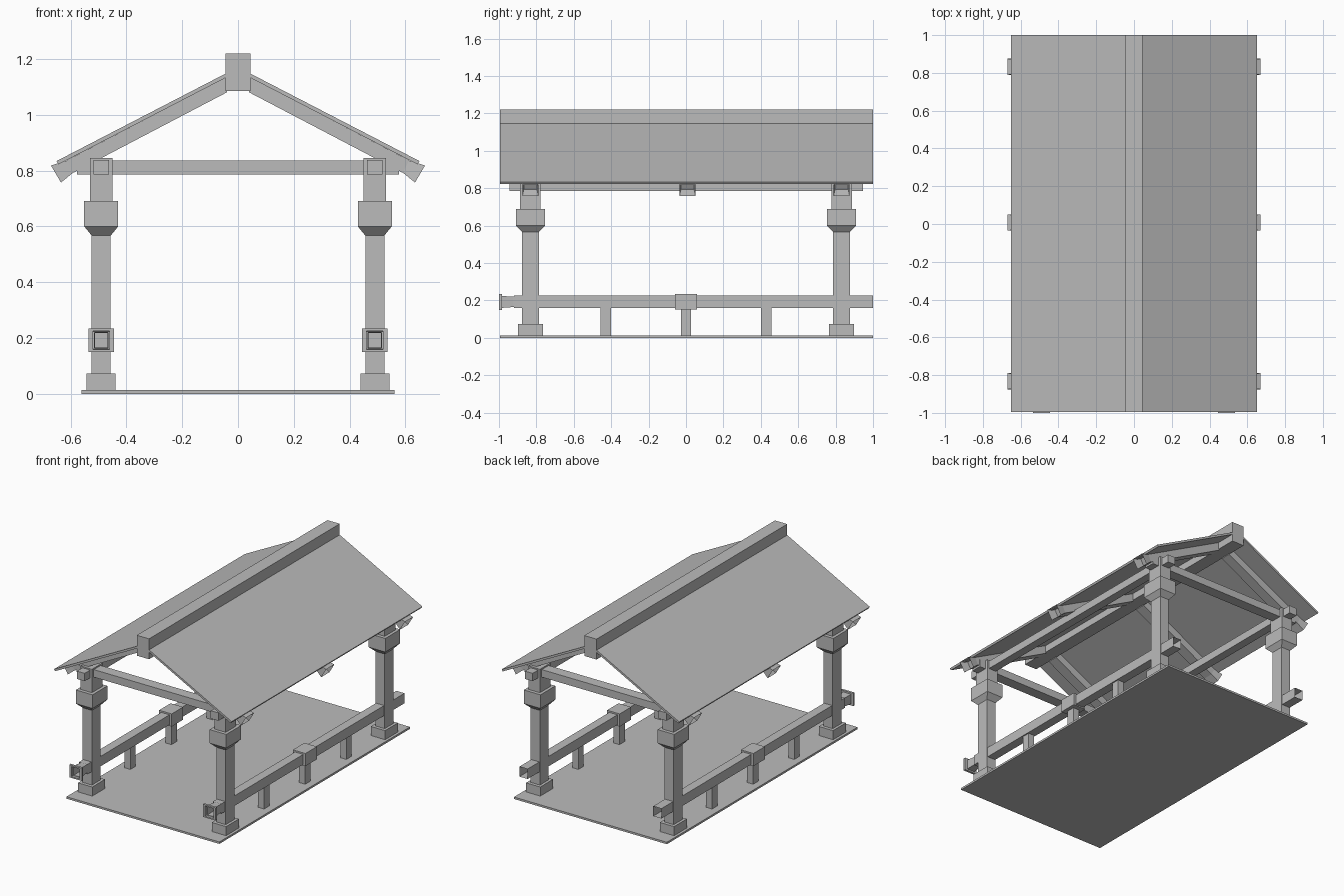
import bpy, bmesh
from mathutils import Vector

cube = bpy.data.objects.get("Cube")
if cube:
    bpy.data.objects.remove(cube)

GREY = (0.5, 0.5, 0.5, 1)
mat = bpy.data.materials.new("plain grey")
mat.use_nodes = True
mat.diffuse_color = GREY
mat.node_tree.nodes["Principled BSDF"].inputs["Base Color"].default_value = GREY


def finish(name, bm):
    bmesh.ops.recalc_face_normals(bm, faces=bm.faces)
    me = bpy.data.meshes.new(name)
    bm.to_mesh(me)
    bm.free()
    me.materials.append(mat)
    ob = bpy.data.objects.new(name, me)
    bpy.context.collection.objects.link(ob)
    return ob


def loft(name, rings, caps=(True, True)):
    """Skin a list of closed point rings; caps close the first and last."""
    bm = bmesh.new()
    loops = [[bm.verts.new(p) for p in ring] for ring in rings]
    n = len(loops[0])
    for a, b in zip(loops, loops[1:]):
        for i in range(n):
            j = (i + 1) % n
            bm.faces.new((a[i], a[j], b[j], b[i]))
    for ring, cap in zip((loops[0], loops[-1]), caps):
        if cap:
            bm.faces.new(ring)
    return finish(name, bm)


def box(name, x, y, z):
    return loft(name, [[(x[0], y[0], h), (x[1], y[0], h), (x[1], y[1], h), (x[0], y[1], h)] for h in z])


def extrude_y(name, profile, y0, y1, caps=(True, True)):
    return loft(name, [[(px, y, pz) for px, pz in profile] for y in (y0, y1)], caps)


def around(c, half):
    return (c - half, c + half)


def tube_y(name, x, z, sections, caps=(False, False)):
    """Square section along y; sections are (y, half width, half height)."""
    return loft(name, [[(x - w, y, z - h), (x + w, y, z - h), (x + w, y, z + h), (x - w, y, z + h)]
                       for y, w, h in sections], caps)


COL_X, COL_Y = 0.49, 0.832

# Floor and ridge
box("floor", (-0.56, 0.56), (-0.995, 1), (0, 0.013))
box("ridge_beam", (-0.045, 0.045), (-0.995, 1), (1.085, 1.22))

# Columns: footing, shaft, flared capital and neck in one stepped outline
steps = [(0.013, .052, .067), (0.073, .052, .067), (0.073, .034, .045), (0.567, .034, .045),
         (0.6, .061, .078), (0.69, .061, .078), (0.69, .041, .055), (0.845, .041, .055)]
for sx in (-1, 1):
    for sy in (-1, 1):
        cx, cy = sx * COL_X, sy * COL_Y
        loft("column", [[(cx - w, cy - d, z), (cx + w, cy - d, z), (cx + w, cy + d, z), (cx - w, cy + d, z)]
                        for z, w, d in steps])

# Cross beams
for sy in (-1, 1):
    box("cross_beam", (-0.576, 0.576), around(sy * COL_Y, 0.036), (0.786, 0.836))

for s in (-1, 1):
    side = "left" if s > 0 else "right"
    cx = s * COL_X
    # Eave beam
    tube_y(side + "_eave_beam", cx, 0.811, [(-0.945, .028, .026), (0.945, .028, .026)], (True, True))
    # Railing with hollow ends, front collar, middle collar and short posts
    tube_y(side + "_rail", cx, 0.192, [(-0.92, .03, .033), (1, .03, .033)])
    tube_y(side + "_rail_front", cx, 0.192, [(-0.86, .024, .028), (-0.985, .024, .028), (-0.985, .046, .042),
                                             (-1, .046, .042), (-1, .03, .033), (-0.9, .022, .026)])
    tube_y(side + "_rail_collar", cx, 0.193, [(-0.06, .046, .042), (0.06, .046, .042)], (True, True))
    for y in (-0.43, 0, 0.43):
        box(side + "_rail_post", around(cx, 0.022), around(y, 0.028), (0.013, 0.165))

    # Roof slope
    roof = [(.045, 1.147), (.65, .834), (.643, .822), (.045, 1.132)]
    extrude_y(side + "_roof", [(s * x, z) for x, z in roof], -0.995, 1)
    # Rafters with flared open tails
    rafter = [(.04, 1.135), (.615, .836), (.59, .792), (.04, 1.08)]
    for y in (-COL_Y, 0.008, COL_Y):
        extrude_y(side + "_rafter", [(s * x, z) for x, z in rafter], y - 0.035, y + 0.035)
        ends = [((.605, .838), (.585, .797), .034), ((.67, .818), (.634, .757), .043)]
        loft(side + "_rafter_tail", [[(s * a[0], y - d, a[1]), (s * a[0], y + d, a[1]),
                                      (s * b[0], y + d, b[1]), (s * b[0], y - d, b[1])]
                                     for a, b, d in ends], (True, False))
